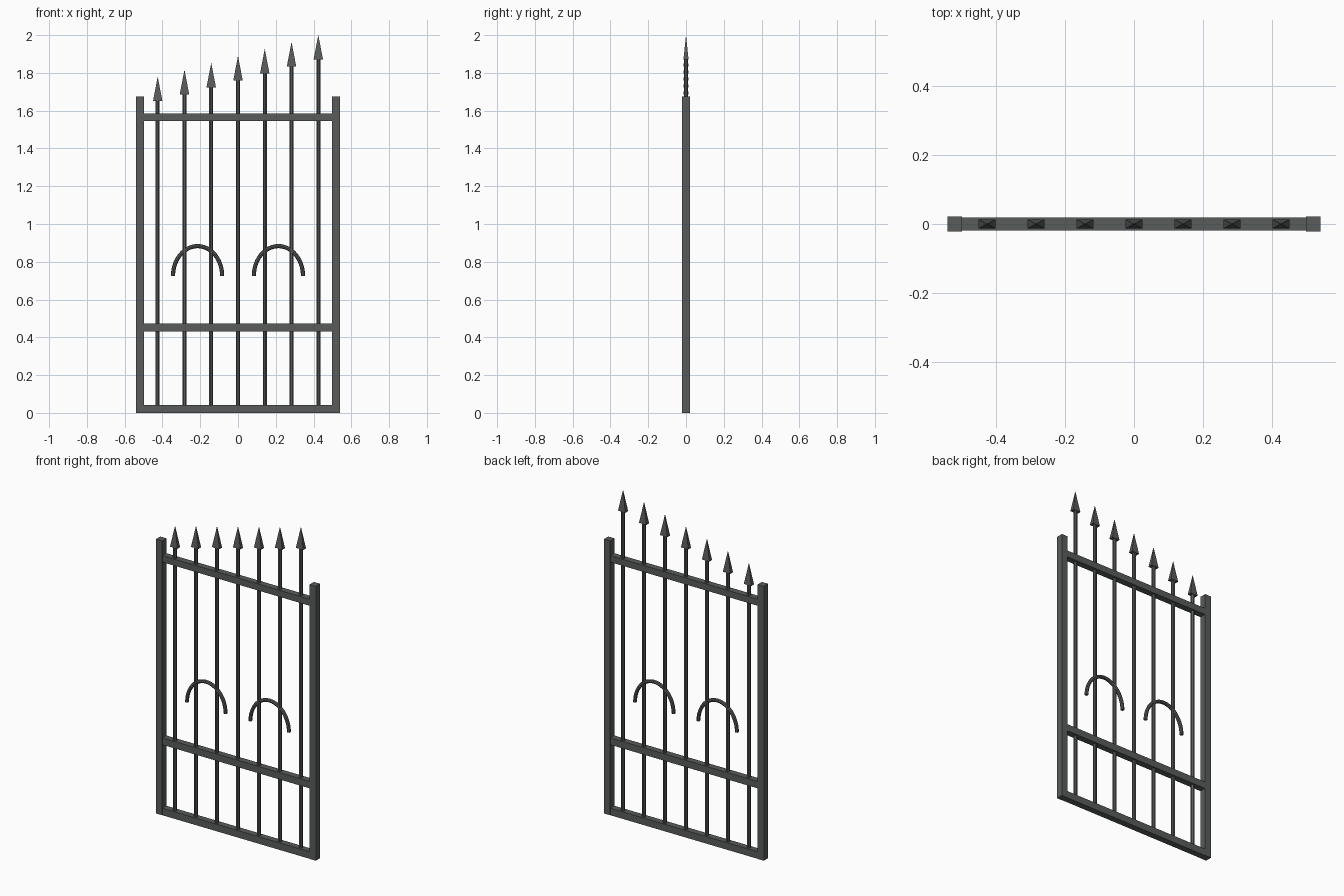
import bpy, bmesh, math

if "Cube" in bpy.data.objects:
    bpy.data.objects.remove(bpy.data.objects["Cube"])

iron = bpy.data.materials.new("dark_iron")
iron.diffuse_color = (0.1, 0.106, 0.104, 1)
iron.use_nodes = True
iron.node_tree.nodes["Principled BSDF"].inputs["Base Color"].default_value = iron.diffuse_color


def finish(name, bm):
    bmesh.ops.recalc_face_normals(bm, faces=bm.faces[:])
    mesh = bpy.data.meshes.new(name)
    bm.to_mesh(mesh)
    bm.free()
    mesh.materials.append(iron)
    ob = bpy.data.objects.new(name, mesh)
    bpy.context.collection.objects.link(ob)
    return ob


def box(name, x0, x1, half_y, z0, z1):
    bm = bmesh.new()
    bmesh.ops.create_cube(bm, size=1)
    for v in bm.verts:
        v.co.x = x1 if v.co.x > 0 else x0
        v.co.y = math.copysign(half_y, v.co.y)
        v.co.z = z1 if v.co.z > 0 else z0
    return finish(name, bm)


# Frame: two posts and three rails
for side, x in (("left", -0.519), ("right", 0.519)):
    box(side + "_post", x - 0.021, x + 0.021, 0.021, 0, 1.675)
for name, z0, z1 in (("bottom", 0, 0.043), ("middle", 0.43, 0.472), ("top", 1.545, 1.585)):
    box(name + "_rail", -0.5, 0.5, 0.0195, z0, z1)


# Upright bars, rising to the right, each with a flattened four-sided spearhead
def bar(i):
    x, tip = (i - 3) * 0.1417, 1.78 + i * 0.0367
    base = tip - 0.13
    bm = bmesh.new()
    rings = [[bm.verts.new((x + 0.0115 * math.cos(a), 0.0115 * math.sin(a), z))
              for a in [math.pi * (k + 0.5) / 4 for k in range(8)]]
             for z in (0.02, base + 0.01)]
    for k in range(8):
        j = (k + 1) % 8
        bm.faces.new((rings[0][k], rings[0][j], rings[1][j], rings[1][k]))
    for ring in rings:
        bm.faces.new(ring)
    finish(f"bar_{i + 1}", bm)

    bm = bmesh.new()
    foot = [bm.verts.new((x + sx * 0.025, sy * 0.0135, base))
            for sx, sy in ((-1, -1), (1, -1), (1, 1), (-1, 1))]
    top = bm.verts.new((x, 0, tip))
    bm.faces.new(foot)
    for k in range(4):
        bm.faces.new((foot[k], foot[(k + 1) % 4], top))
    finish(f"spearhead_{i + 1}", bm)


for i in range(7):
    bar(i)


# Decorative arches: round tube swept along a half ellipse
def arch(name, cx, rx=0.13, rz=0.157, z0=0.726, r=0.011, steps=24, sides=8):
    bm = bmesh.new()
    rings = []
    for s in range(steps + 1):
        t = math.pi * s / steps
        nx, nz = math.cos(t) / rx, math.sin(t) / rz
        n = math.hypot(nx, nz)
        nx, nz = nx / n, nz / n
        ring = []
        for k in range(sides):
            a = 2 * math.pi * k / sides
            d = r * math.cos(a)
            ring.append(bm.verts.new((cx + rx * math.cos(t) + nx * d, r * math.sin(a),
                                      z0 + rz * math.sin(t) + nz * d)))
        rings.append(ring)
    for a, b in zip(rings, rings[1:]):
        for k in range(sides):
            j = (k + 1) % sides
            bm.faces.new((a[k], a[j], b[j], b[k]))
    bm.faces.new(rings[0])
    bm.faces.new(rings[-1])
    finish(name, bm)


arch("left_arch", -0.214)
arch("right_arch", 0.214)
